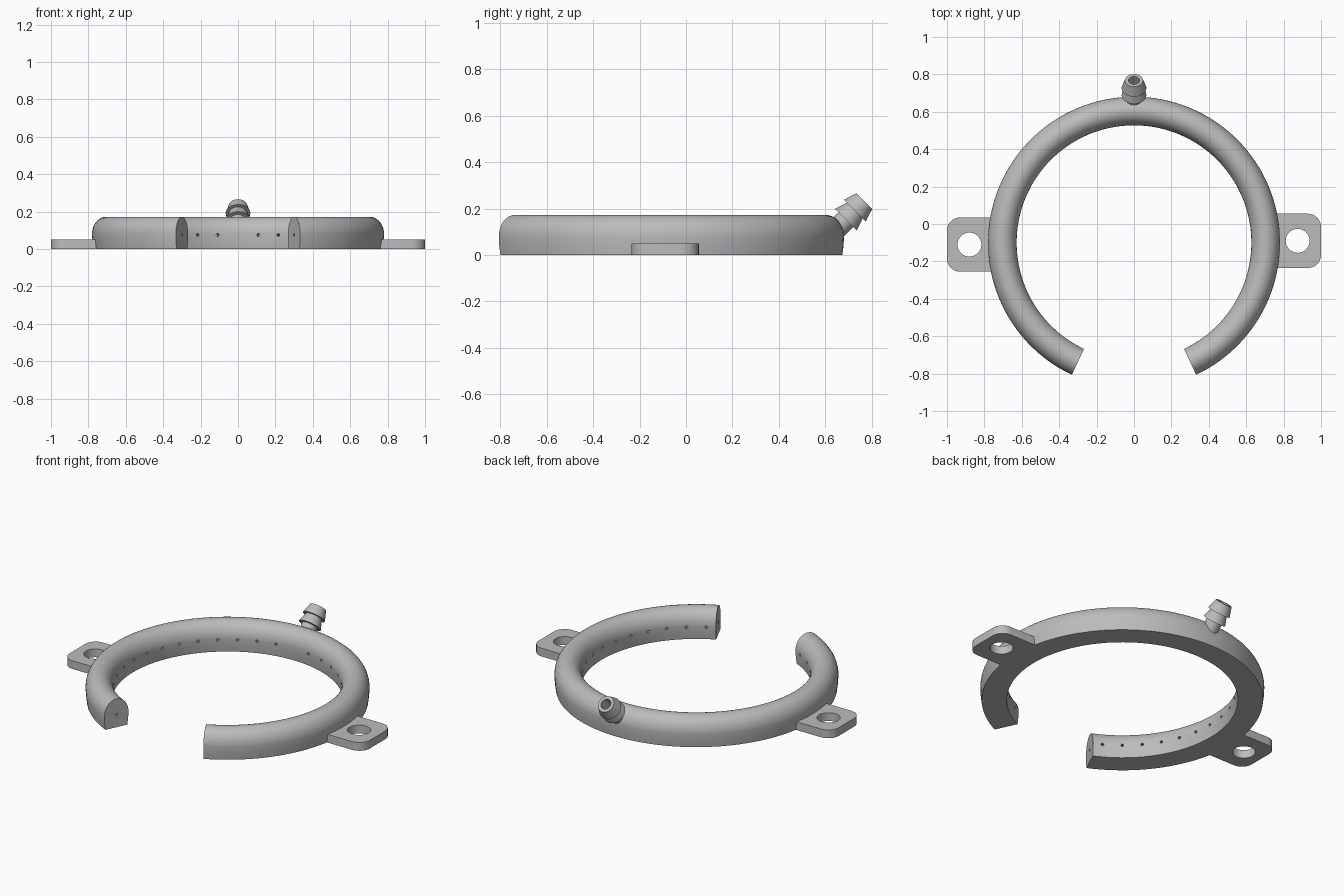
import bpy, bmesh, math
from mathutils import Matrix, Vector

if "Cube" in bpy.data.objects:
    bpy.data.objects.remove(bpy.data.objects["Cube"])

CY = -0.10            # ring centre in y
R, A = 0.704, 0.0765  # ring path radius, section half width
GAP = math.radians(25.2)

grey = bpy.data.materials.new("light grey plastic")
grey.diffuse_color = (0.5, 0.5, 0.5, 1)
grey.use_nodes = True
grey.node_tree.nodes["Principled BSDF"].inputs["Base Color"].default_value = grey.diffuse_color


def finish(name, bm):
    bmesh.ops.recalc_face_normals(bm, faces=bm.faces)
    me = bpy.data.meshes.new(name)
    bm.to_mesh(me)
    bm.free()
    me.materials.append(grey)
    ob = bpy.data.objects.new(name, me)
    bpy.context.collection.objects.link(ob)
    return ob


def activate(ob):
    bpy.ops.object.select_all(action='DESELECT')
    ob.select_set(True)
    bpy.context.view_layer.objects.active = ob


def cut(ob, cutter):
    activate(ob)
    mod = ob.modifiers.new("holes", 'BOOLEAN')
    mod.operation, mod.solver, mod.object = 'DIFFERENCE', 'EXACT', cutter
    bpy.ops.object.modifier_apply(modifier=mod.name)
    bpy.data.objects.remove(cutter)


def smooth(ob):
    activate(ob)
    bpy.ops.object.shade_smooth_by_angle(angle=math.radians(30))


def add_rod(bm, centre, direction, radius, length, sides):
    rot = Vector(direction).to_track_quat('Z', 'Y').to_matrix().to_4x4()
    bmesh.ops.create_cone(bm, cap_ends=True, segments=sides, radius1=radius,
                          radius2=radius, depth=length,
                          matrix=Matrix.Translation(centre) @ rot)


# Open ring: arched section with a flat base, swept around the gap
section = [(-0.069, 0), (-0.0745, 0.04)]
for i in range(25):
    a = math.pi * (1 - i / 24)
    section.append((A * math.cos(a), 0.08 + 0.092 * math.sin(a)))
section += [(0.0745, 0.04), (0.069, 0)]
bm = bmesh.new()
loops, STEPS = [], 110
for i in range(STEPS + 1):
    a = -math.pi / 2 + GAP + (2 * math.pi - 2 * GAP) * i / STEPS
    loops.append([bm.verts.new(((R + u) * math.cos(a), CY + (R + u) * math.sin(a), z))
                  for u, z in section])
n = len(section)
for p, q in zip(loops, loops[1:]):
    for k in range(n):
        bm.faces.new((p[k], q[k], q[(k + 1) % n], p[(k + 1) % n]))
bm.faces.new(loops[0])
bm.faces.new(loops[-1])
ring = finish("ring", bm)

# Jet holes every ten degrees on the inner wall, plus one in each end face
bm = bmesh.new()
for side in (-1, 1):
    for k in range(1, 16):
        t = math.radians(10 * k)
        d = Vector((side * math.sin(t), math.cos(t), 0))
        add_rod(bm, d * 0.635 + Vector((0, CY, 0.075)), d, 0.008, 0.07, 10)
    e = Vector((side * math.sin(GAP), -math.cos(GAP), 0))
    tangent = Vector((side * math.cos(GAP), math.sin(GAP), 0))
    add_rod(bm, e * R + Vector((0, CY, 0.075)), tangent, 0.008, 0.07, 10)
cut(ring, finish("jet_cutter", bm))
smooth(ring)

# Mounting tabs with rounded outer corners and a screw hole
for name, s, yc, hx in (("left_tab", -1, -0.11, 0.88), ("right_tab", 1, -0.09, 0.875)):
    outline = [(0.70, -0.145)]
    for sy, start in ((-1, -90), (1, 0)):
        for i in range(9):
            a = math.radians(start + 90 * i / 8)
            outline.append((0.93 + 0.07 * math.cos(a), sy * 0.075 + 0.07 * math.sin(a)))
    outline.append((0.70, 0.145))
    bm = bmesh.new()
    face = bm.faces.new([bm.verts.new((s * x, yc + y, 0)) for x, y in outline])
    ext = bmesh.ops.extrude_face_region(bm, geom=[face])
    bmesh.ops.translate(bm, vec=(0, 0, 0.05),
                        verts=[v for v in ext['geom'] if isinstance(v, bmesh.types.BMVert)])
    tab = finish(name, bm)
    bm = bmesh.new()
    add_rod(bm, (s * hx, yc, 0.025), (0, 0, 1), 0.064, 0.2, 40)
    cut(tab, finish("screw_cutter", bm))
    smooth(tab)

# Barbed hose nozzle with a blind bore, tilted 45 degrees outward
profile = [(0, -0.17), (0.045, -0.17), (0.045, -0.112), (0.066, -0.112), (0.048, -0.058),
           (0.066, -0.058), (0.048, 0), (0.030, 0), (0.030, -0.13), (0, -0.13)]
bm = bmesh.new()
vs = [bm.verts.new((r, 0, z)) for r, z in profile]
es = [bm.edges.new(p) for p in zip(vs, vs[1:])]
bmesh.ops.spin(bm, geom=vs + es, cent=(0, 0, 0), axis=(0, 0, 1),
               angle=2 * math.pi, steps=40)
bmesh.ops.remove_doubles(bm, verts=bm.verts, dist=1e-5)
bm.transform(Matrix.Translation((0, 0.768, 0.232)) @ Matrix.Rotation(-math.pi / 4, 4, 'X'))
smooth(finish("hose_nozzle", bm))
